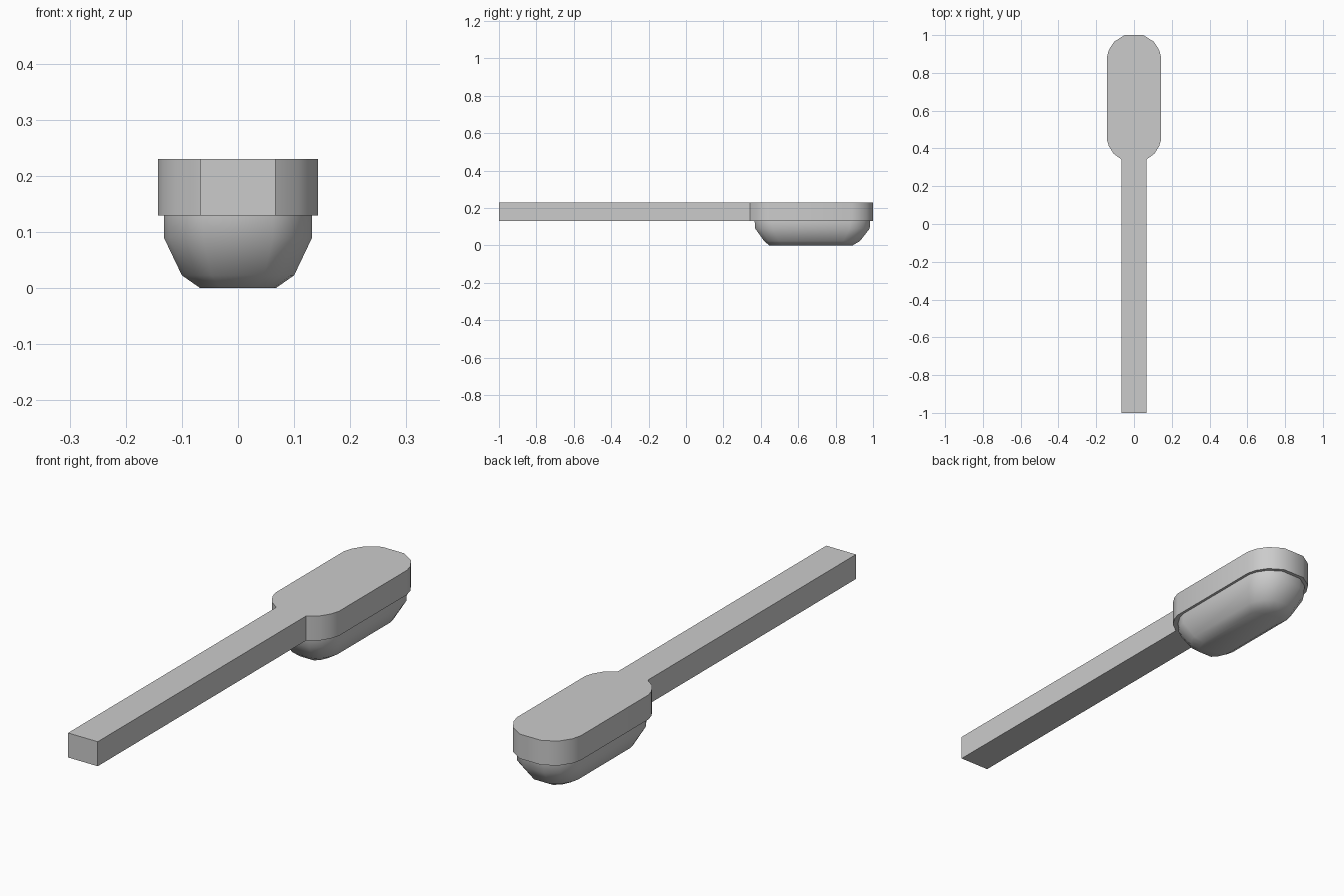
import bpy, bmesh, math

if "Cube" in bpy.data.objects:
    bpy.data.objects.remove(bpy.data.objects["Cube"])


def make_object(name, bm, angle):
    bmesh.ops.recalc_face_normals(bm, faces=bm.faces[:])
    mesh = bpy.data.meshes.new(name)
    bm.to_mesh(mesh)
    bm.free()
    obj = bpy.data.objects.new(name, mesh)
    bpy.context.collection.objects.link(obj)
    bpy.ops.object.select_all(action='DESELECT')
    obj.select_set(True)
    bpy.context.view_layer.objects.active = obj
    bpy.ops.object.shade_smooth_by_angle(angle=math.radians(angle))
    return obj


def mirrored(half):
    # Right-hand outline from front to back, closed with its mirror image
    return half + [(-x, y) for x, y in reversed(half)]


# Right half of the rounded head outline
head = [(0.067, 0.342), (0.108, 0.372), (0.133, 0.412), (0.143, 0.445),
        (0.143, 0.885), (0.133, 0.922), (0.105, 0.965), (0.05, 1.0)]

# Flat handle and head plate, extruded upward
bm = bmesh.new()
outline = mirrored([(0.067, -1.0)] + head)
plate = bm.faces.new([bm.verts.new((x, y, 0.13)) for x, y in outline])
top = bmesh.ops.extrude_face_region(bm, geom=[plate], use_keep_orig=True)
bmesh.ops.translate(bm, vec=(0, 0, 0.10),
                    verts=[v for v in top["geom"] if isinstance(v, bmesh.types.BMVert)])
make_object("handle_and_head", bm, 35)

# Bowl under the head: (z, half width, front y, back y) for each ring
rings = [(0.13, 0.132, 0.367, 0.985), (0.09, 0.132, 0.370, 0.982),
         (0.023, 0.10, 0.418, 0.930), (0.0, 0.067, 0.445, 0.890)]
bm = bmesh.new()
loops = []
for z, w, y0, y1 in rings:
    loops.append([bm.verts.new((x * w / 0.143,
                                y0 + (y - 0.342) / 0.658 * (y1 - y0), z))
                  for x, y in mirrored(head)])
for a, b in zip(loops, loops[1:]):
    for i in range(len(a)):
        j = (i + 1) % len(a)
        bm.faces.new((a[i], a[j], b[j], b[i]))
bm.faces.new(loops[-1])
make_object("bowl", bm, 45)
